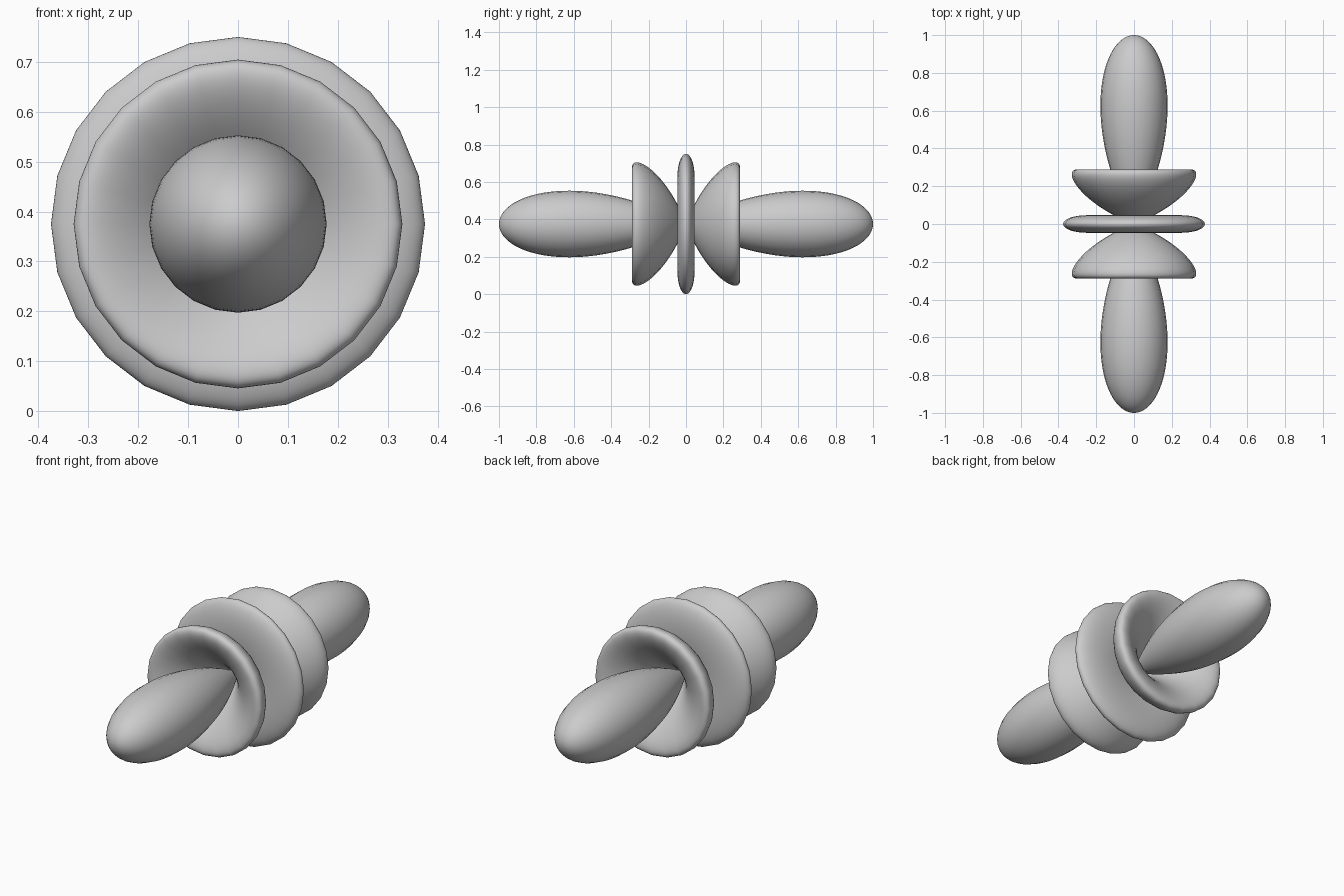
import bpy, bmesh, math

cube = bpy.data.objects.get("Cube")
if cube:
    bpy.data.objects.remove(cube, do_unlink=True)

SEGMENTS = 24      # facets around the long axis
CENTRE_Z = 0.375   # height of the long axis

grey = bpy.data.materials.new("mid_grey")
grey.use_nodes = True
colour = (0.6, 0.6, 0.6, 1)
grey.diffuse_color = colour
grey.node_tree.nodes["Principled BSDF"].inputs["Base Color"].default_value = colour


def reach(a):
    """Distance from the centre at angle a off the long axis."""
    c = math.cos(a)
    return abs(35 * c**4 - 30 * c**2 + 3) / 8


def lathe(name, start, end, steps, side=1):
    """Revolve one loop of the rosette curve about the y axis."""
    bm = bmesh.new()
    verts = []
    for i in range(steps + 1):
        a = start + (end - start) * i / steps
        r = reach(a)
        verts.append(bm.verts.new((0, side * r * math.cos(a), r * math.sin(a))))
    edges = [bm.edges.new(pair) for pair in zip(verts, verts[1:])]
    bmesh.ops.spin(bm, geom=verts + edges, cent=(0, 0, 0), axis=(0, 1, 0),
                   angle=math.tau, steps=SEGMENTS)
    bmesh.ops.remove_doubles(bm, verts=bm.verts, dist=0.00002)
    bmesh.ops.recalc_face_normals(bm, faces=bm.faces)
    for face in bm.faces:
        face.smooth = True
    mesh = bpy.data.meshes.new(name)
    bm.to_mesh(mesh)
    bm.free()
    mesh.materials.append(grey)
    obj = bpy.data.objects.new(name, mesh)
    obj.location.z = CENTRE_Z
    bpy.context.collection.objects.link(obj)


# Angles where the curve passes through the centre
root = math.sqrt(480)
inner = math.acos(math.sqrt((30 + root) / 70))
outer = math.acos(math.sqrt((30 - root) / 70))

# End lobes and flared cups, mirrored front to back
for label, side in (("front", -1), ("back", 1)):
    lathe(label + "_lobe", 0, inner, 40, side)
    lathe(label + "_cup", inner, outer, 48, side)

# Thin disc around the middle
lathe("middle_disc", outer, math.pi - outer, 48)
